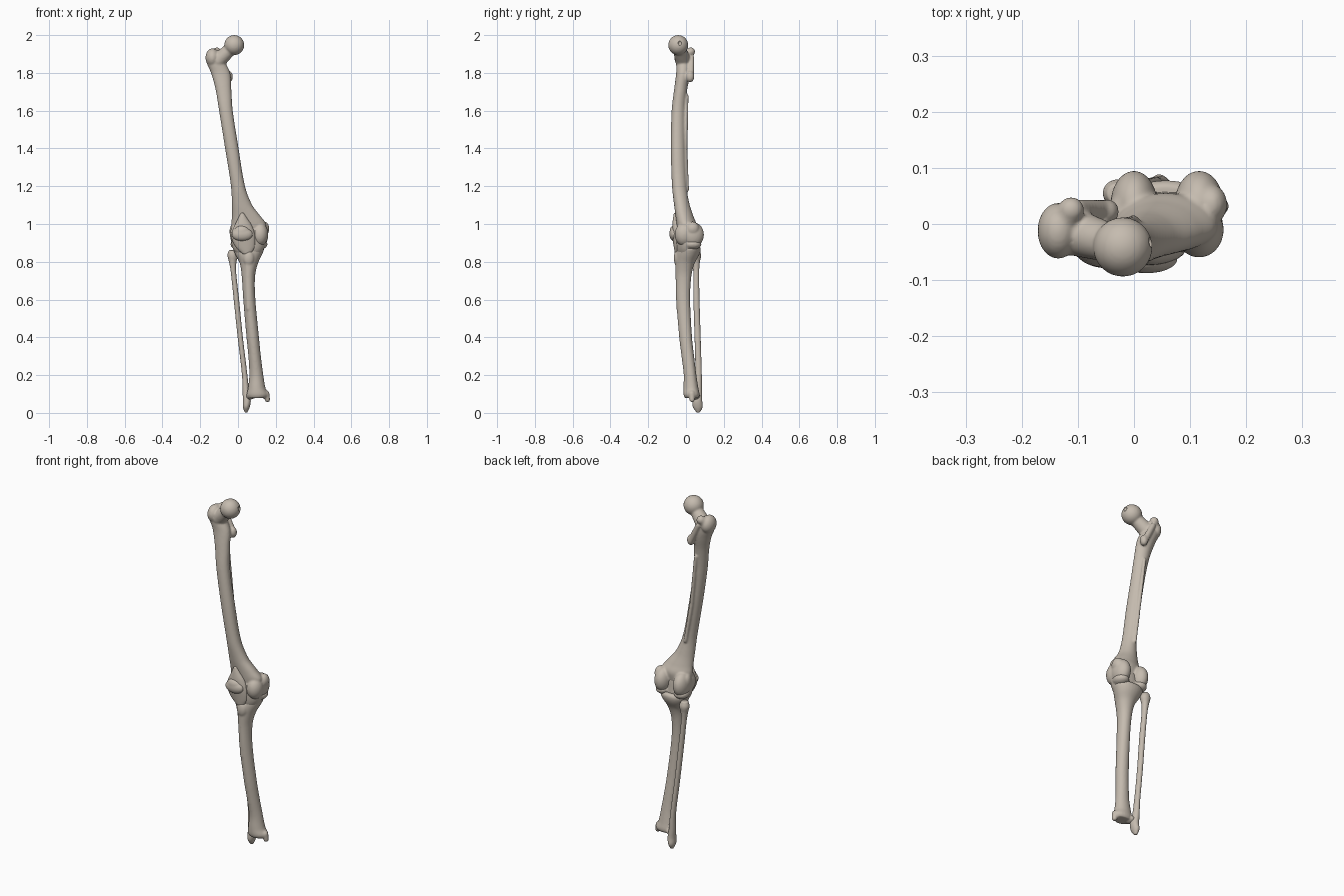
import bpy, bmesh, math
from mathutils import Matrix, Vector

bone = bpy.data.materials.new("bone beige")
bone.diffuse_color = (0.56, 0.50, 0.43, 1)


def loft(bm, rings, sides=28, steps=6, pinch=0.0):
    """Skin smooth rings of (z, x0, x1, y0, y1); pinch narrows the section toward +y or -y."""
    pts = [Vector(r) for r in rings]
    fine = []
    for i in range(len(pts) - 1):
        a, b = pts[i], pts[i + 1]
        dz = b[0] - a[0]

        def slope(k):
            lo, hi = pts[max(k - 1, 0)], pts[min(k + 1, len(pts) - 1)]
            return (hi - lo) / (hi[0] - lo[0])
        ma, mb = slope(i) * dz, slope(i + 1) * dz
        for s in range(steps):
            t = s / steps
            fine.append(a * (2*t**3 - 3*t*t + 1) + ma * (t**3 - 2*t*t + t)
                        + b * (3*t*t - 2*t**3) + mb * (t**3 - t*t))
    fine.append(pts[-1])
    loops = []
    for z, x0, x1, y0, y1 in fine:
        loop = []
        for k in range(sides):
            c, s = math.cos(math.tau * k / sides), math.sin(math.tau * k / sides)
            loop.append(bm.verts.new(((x0 + x1) / 2 + c * (1 - pinch * s) * (x1 - x0) / 2,
                                      (y0 + y1) / 2 + s * (y1 - y0) / 2, z)))
        loops.append(loop)
    for a, b in zip(loops, loops[1:]):
        for k in range(sides):
            n = (k + 1) % sides
            bm.faces.new((a[k], a[n], b[n], b[k]))
    bm.faces.new(loops[0])
    bm.faces.new(loops[-1][::-1])


def blob(bm, center, radii, tilt=0, axis='Y'):
    m = Matrix.Translation(center) @ Matrix.Rotation(math.radians(tilt), 4, axis) @ Matrix.Diagonal((*radii, 1))
    bmesh.ops.create_uvsphere(bm, u_segments=32, v_segments=20, radius=1, matrix=m)


def limb(bm, a, ra, b, rb):
    """Tapered bar with round ends."""
    a, b = Vector(a), Vector(b)
    m = Matrix.Translation((a + b) / 2) @ (b - a).to_track_quat('Z', 'Y').to_matrix().to_4x4()
    bmesh.ops.create_cone(bm, cap_ends=True, segments=24, radius1=ra, radius2=rb, depth=(b - a).length, matrix=m)
    blob(bm, a, (ra,) * 3)
    blob(bm, b, (rb,) * 3)


def finish(bm, name, voxel=0.005, smooth=5):
    """Fuse the overlapping pieces into one smooth skin."""
    bmesh.ops.recalc_face_normals(bm, faces=bm.faces)
    me = bpy.data.meshes.new(name)
    bm.to_mesh(me)
    bm.free()
    me.materials.append(bone)
    ob = bpy.data.objects.new(name, me)
    bpy.context.collection.objects.link(ob)
    for p in me.polygons:
        p.use_smooth = True
    if voxel:
        r = ob.modifiers.new("fuse", 'REMESH')
        r.mode, r.voxel_size, r.use_smooth_shade = 'VOXEL', voxel, True
        s = ob.modifiers.new("soften", 'SMOOTH')
        s.factor, s.iterations = 0.5, smooth
    return ob


# Femur: shaft flaring into the knee
bm = bmesh.new()
loft(bm, [(0.95, -0.03, 0.14, -0.045, 0.05), (1.0, -0.035, 0.148, -0.05, 0.055),
          (1.04, -0.032, 0.12, -0.055, 0.04), (1.1, -0.032, 0.075, -0.063, 0.02),
          (1.2, -0.037, 0.037, -0.074, 0.003), (1.4, -0.068, 0.003, -0.08, -0.005),
          (1.6, -0.1, -0.028, -0.076, -0.005), (1.72, -0.12, -0.036, -0.062, 0.008),
          (1.8, -0.143, -0.042, -0.052, 0.025), (1.86, -0.166, -0.07, -0.05, 0.03),
          (1.89, -0.155, -0.085, -0.035, 0.025)], pinch=0.12)
# head, neck and trochanters
blob(bm, (-0.02, -0.041, 1.947), (0.053, 0.053, 0.053))
limb(bm, (-0.025, -0.04, 1.94), 0.032, (-0.105, -0.015, 1.865), 0.042)
blob(bm, (-0.135, -0.012, 1.88), (0.037, 0.05, 0.05))
limb(bm, (-0.135, -0.01, 1.88), 0.036, (-0.112, 0.025, 1.912), 0.023)
limb(bm, (-0.05, 0.025, 1.78), 0.018, (-0.1, 0.03, 1.88), 0.014)
blob(bm, (-0.047, 0.022, 1.78), (0.02, 0.022, 0.03))
# rough ridge along the back
limb(bm, (-0.065, 0.005, 1.68), 0.009, (-0.034, -0.003, 1.4), 0.011)
limb(bm, (-0.034, -0.003, 1.4), 0.011, (0.0, 0.006, 1.18), 0.01)
# condyles and epicondyles
for x, w in ((0.0, 0.042), (0.116, 0.044)):
    blob(bm, (x, 0.034, 0.943), (w, 0.061, 0.068))
    blob(bm, (x, -0.01, 0.945), (w, 0.05, 0.062))
blob(bm, (0.138, 0.035, 0.975), (0.028, 0.035, 0.038))
blob(bm, (-0.025, 0.025, 0.96), (0.02, 0.03, 0.04))
femur = finish(bm, "femur")

# Small pit on the femur head
bm = bmesh.new()
blob(bm, (0.034, -0.032, 1.958), (0.012, 0.01, 0.013))
pit = finish(bm, "pit_cutter", voxel=0)
pit.hide_render = True
pit.hide_viewport = True
cut = femur.modifiers.new("pit", 'BOOLEAN')
cut.operation, cut.object, cut.solver = 'DIFFERENCE', pit, 'EXACT'

# Joint cartilage between femur and tibia
bm = bmesh.new()
loft(bm, [(0.835, -0.005, 0.118, -0.045, 0.06), (0.87, -0.028, 0.138, -0.052, 0.058),
          (0.91, -0.036, 0.148, -0.054, 0.055), (0.96, -0.036, 0.153, -0.052, 0.05),
          (0.99, -0.03, 0.145, -0.045, 0.04)])
for x in (0.0, 0.116):
    blob(bm, (x, 0.035, 0.893), (0.04, 0.047, 0.028))
finish(bm, "knee_cartilage")

# Kneecap tendon sheet and kneecap
bm = bmesh.new()
loft(bm, [(0.84, 0.025, 0.07, -0.058, -0.03), (0.88, -0.015, 0.09, -0.065, -0.02),
          (0.94, -0.037, 0.09, -0.073, -0.02), (0.99, -0.02, 0.075, -0.073, -0.02),
          (1.03, 0.0, 0.05, -0.069, -0.03), (1.06, 0.015, 0.03, -0.064, -0.045)])
finish(bm, "kneecap_tendon", 0.004, 3)
bm = bmesh.new()
blob(bm, (0.022, -0.062, 0.945), (0.056, 0.026, 0.036))
blob(bm, (0.02, -0.064, 0.957), (0.042, 0.023, 0.035))
finish(bm, "kneecap", 0.004)

# Tibia: plateau, shaft and flared ankle end
bm = bmesh.new()
loft(bm, [(0.078, 0.053, 0.152, -0.005, 0.066), (0.095, 0.046, 0.162, -0.013, 0.072),
          (0.13, 0.053, 0.146, -0.014, 0.066), (0.2, 0.06, 0.134, -0.012, 0.055),
          (0.3, 0.055, 0.121, -0.024, 0.043), (0.4, 0.045, 0.111, -0.036, 0.032),
          (0.6, 0.028, 0.092, -0.052, 0.022), (0.72, 0.02, 0.09, -0.055, 0.028),
          (0.79, 0.01, 0.105, -0.056, 0.045), (0.84, -0.015, 0.128, -0.054, 0.072),
          (0.87, -0.025, 0.138, -0.045, 0.078), (0.885, -0.018, 0.13, -0.035, 0.07)],
     pinch=-0.1)
blob(bm, (0.056, -0.043, 0.82), (0.03, 0.022, 0.045))
limb(bm, (0.05, -0.043, 0.79), 0.014, (0.055, -0.04, 0.55), 0.011)
limb(bm, (0.148, 0.03, 0.1), 0.019, (0.156, 0.032, 0.07), 0.014)
blob(bm, (0.065, 0.045, 0.09), (0.022, 0.03, 0.02))
tibia = finish(bm, "tibia")

# Fibula: knob head, slim shaft and pointed ankle end
bm = bmesh.new()
loft(bm, [(0.002, 0.036, 0.05, 0.056, 0.074), (0.03, 0.026, 0.062, 0.036, 0.088),
          (0.065, 0.026, 0.068, 0.034, 0.086), (0.11, 0.024, 0.06, 0.042, 0.085),
          (0.2, 0.021, 0.05, 0.049, 0.084), (0.4, -0.002, 0.026, 0.045, 0.078),
          (0.6, -0.023, 0.006, 0.039, 0.072), (0.75, -0.039, -0.01, 0.038, 0.07),
          (0.8, -0.048, -0.008, 0.035, 0.074), (0.835, -0.056, 0.0, 0.03, 0.08),
          (0.862, -0.048, -0.012, 0.035, 0.072)])
finish(bm, "fibula", 0.004, 3)
